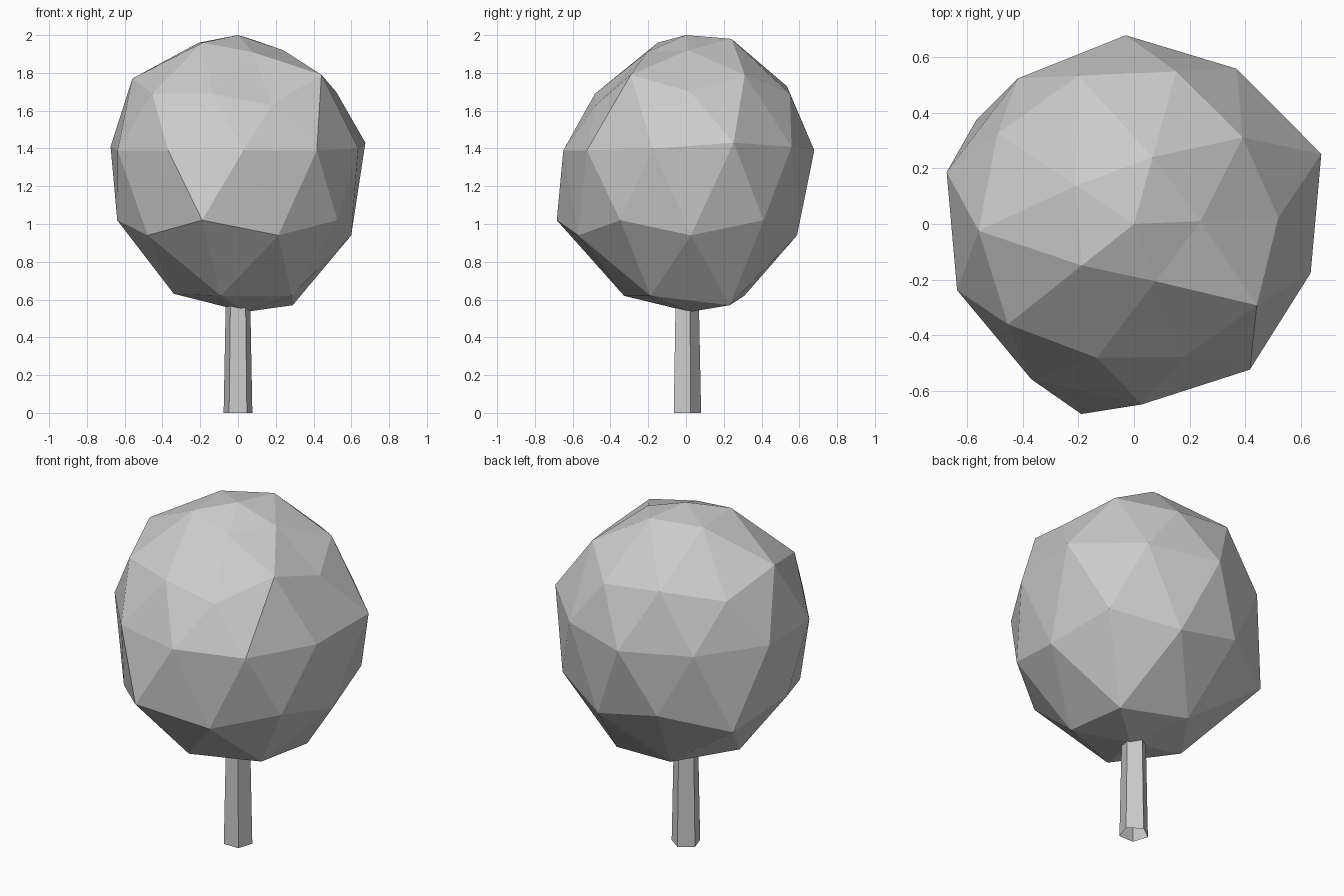
import bpy
import bmesh
from math import atan2, cos, sin, pi, radians
from mathutils import Matrix

cube = bpy.data.objects.get("Cube")
if cube:
    bpy.data.objects.remove(cube, do_unlink=True)


def make_material(name, color):
    mat = bpy.data.materials.new(name)
    mat.use_nodes = True
    mat.diffuse_color = color
    mat.node_tree.nodes["Principled BSDF"].inputs["Base Color"].default_value = color
    return mat


def make_object(name, bm, mat):
    bmesh.ops.recalc_face_normals(bm, faces=bm.faces)
    mesh = bpy.data.meshes.new(name)
    bm.to_mesh(mesh)
    bm.free()
    mesh.materials.append(mat)
    obj = bpy.data.objects.new(name, mesh)
    bpy.context.collection.objects.link(obj)
    return obj


grey = make_material("plain grey", (0.6, 0.6, 0.6, 1))

# Crown: an icosphere whose rings get uneven radii and heights.
# Each ring: lower limit on the unit sphere, radii, heights, by angle.
rings = [
    (0.7, (.24, .25, .25, .24, .22), (1.92, 1.98, 1.96, 1.96, 1.91)),
    (0.3, (.52, .50, .57, .57, .59, .56, .58, .50, .51, .53),
     (1.70, 1.79, 1.69, 1.73, 1.67, 1.77, 1.69, 1.69, 1.63, 1.79)),
    (-0.3, (.72, .67, .68, .67, .70, .68, .67, .65, .67, .66),
     (1.43, 1.41, 1.39, 1.40, 1.41, 1.39, 1.39, 1.39, 1.39, 1.40)),
    (-0.7, (.60, .66, .61, .62, .68, .64, .61, .71, .61, .63), (.94, 1.02)),
    (-0.95, (.37, .33, .34, .34, .34), (.57, .62, .63, .62, .62)),
]
twist = radians(2.5)

bm = bmesh.new()
bmesh.ops.create_icosphere(bm, subdivisions=2, radius=1)
for v in bm.verts:
    if v.co.z > 0.95:
        v.co = (0, 0, 2)
    elif v.co.z < -0.95:
        v.co = (.04, .02, .535)
    else:
        limit, radii, heights = next(r for r in rings if v.co.z > r[0])
        angle = atan2(v.co.y, v.co.x) % (2 * pi)
        step = 2 * pi / len(radii)
        # The small epsilon keeps angles near a full turn or half step stable
        i = int((angle + 0.01) / step) % len(radii)
        r = radii[i]
        v.co = (r * cos(angle + twist), r * sin(angle + twist),
                heights[i % len(heights)])
make_object("crown", bm, grey)

# Trunk: a slightly tapering five-sided tube, open underneath
bm = bmesh.new()
height = 0.6
bmesh.ops.create_cone(bm, cap_ends=False, segments=5, radius1=0.08,
                      radius2=0.068, depth=height,
                      matrix=Matrix.Translation((0, 0, height / 2)))
bmesh.ops.rotate(bm, verts=bm.verts, matrix=Matrix.Rotation(
    pi / 2 - atan2(bm.verts[:][0].co.y, bm.verts[:][0].co.x), 3, "Z"))
make_object("trunk", bm, grey)
